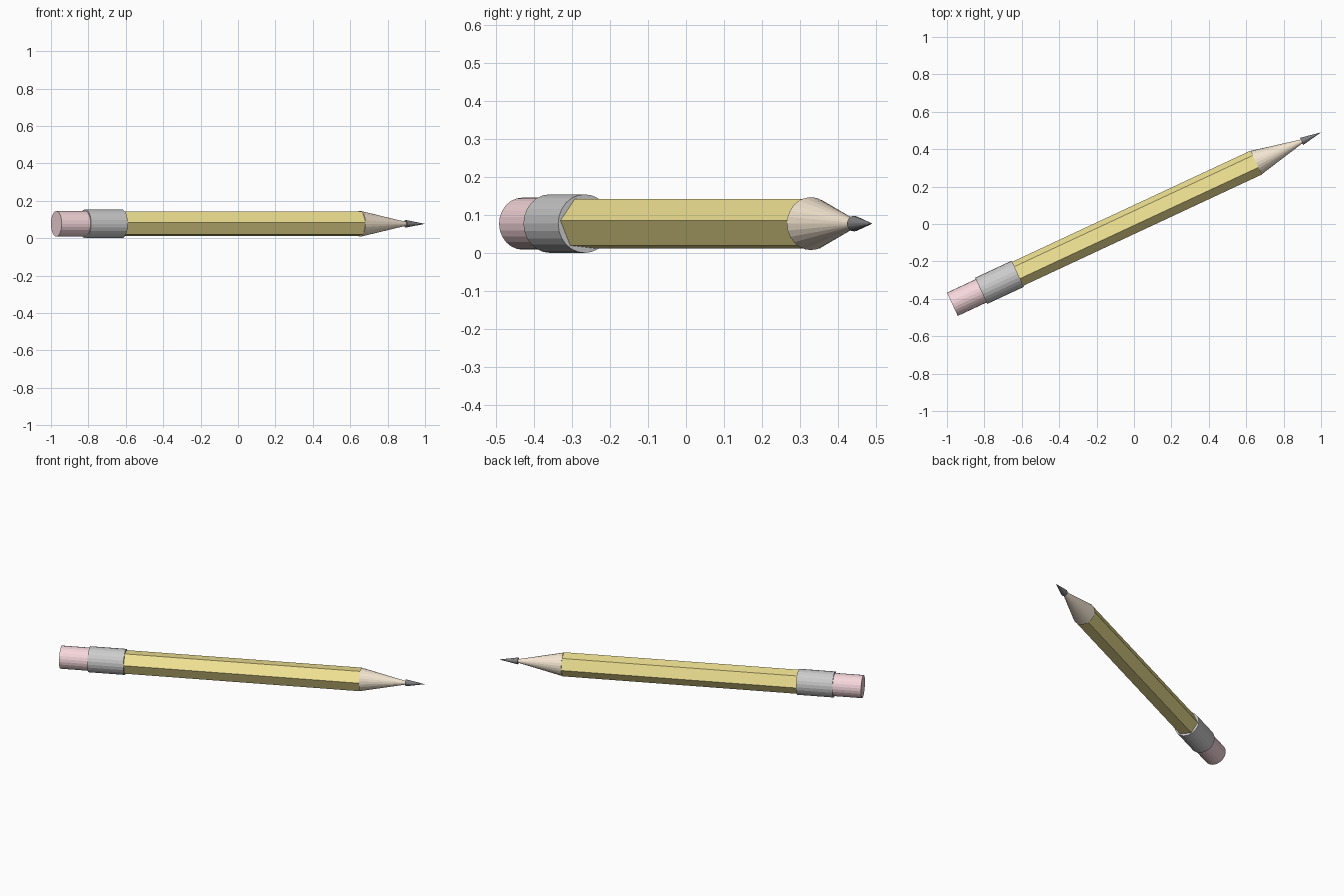
import bpy, bmesh, math
from mathutils import Matrix, Vector

if "Cube" in bpy.data.objects:
    bpy.data.objects.remove(bpy.data.objects["Cube"])

YAW = math.radians(25)
TIP = Vector((1.0, 0.49, 0.077))
PLACE = Matrix.Translation(TIP) @ Matrix.Rotation(YAW, 4, 'Z')


def material(name, rgb):
    m = bpy.data.materials.new(name)
    m.diffuse_color = (*rgb, 1)
    m.use_nodes = True
    m.node_tree.nodes["Principled BSDF"].inputs["Base Color"].default_value = m.diffuse_color
    return m


def prism(name, back, front, r_back, r_front, sides, mat=None, roll=0.0):
    """Closed prism or cone along the pencil axis; distances measured back from the tip."""
    bm = bmesh.new()

    def ring(dist, r):
        if r == 0:
            return [bm.verts.new((-dist, 0, 0))]
        angles = [roll + math.tau * i / sides for i in range(sides)]
        return [bm.verts.new((-dist, -r * math.cos(a), r * math.sin(a))) for a in angles]

    a, b = ring(back, r_back), ring(front, r_front)
    bm.faces.new(a)
    if len(b) > 1:
        bm.faces.new(b)
    for i in range(sides):
        j = (i + 1) % sides
        bm.faces.new((a[i], a[j], b[j], b[i]) if len(b) > 1 else (a[i], a[j], b[0]))
    bmesh.ops.recalc_face_normals(bm, faces=bm.faces)
    bm.transform(PLACE)
    me = bpy.data.meshes.new(name)
    bm.to_mesh(me)
    bm.free()
    ob = bpy.data.objects.new(name, me)
    bpy.context.collection.objects.link(ob)
    if mat:
        me.materials.append(mat)
    return ob


yellow = material("yellow_paint", (0.90, 0.79, 0.30))
wood = material("bare_wood", (0.91, 0.79, 0.64))
pink = material("pink_rubber", (0.92, 0.68, 0.71))
dark = material("graphite", (0.22, 0.22, 0.23))

# Hexagonal shaft, rolled slightly about its axis
prism("shaft", 1.80, 0.383, 0.071, 0.071, 6, yellow, math.radians(6.5))
# Sharpened wood and the lead, which overlaps its end
prism("wood_cone", 0.383, 0.065, 0.0695, 0, 24, wood)
prism("lead", 0.1145, 0, 0.0205, 0, 16, dark)
# Metal band and eraser
prism("ferrule", 2.005, 1.789, 0.077, 0.077, 24)
prism("eraser", 2.175, 1.99, 0.0685, 0.0685, 24, pink)
